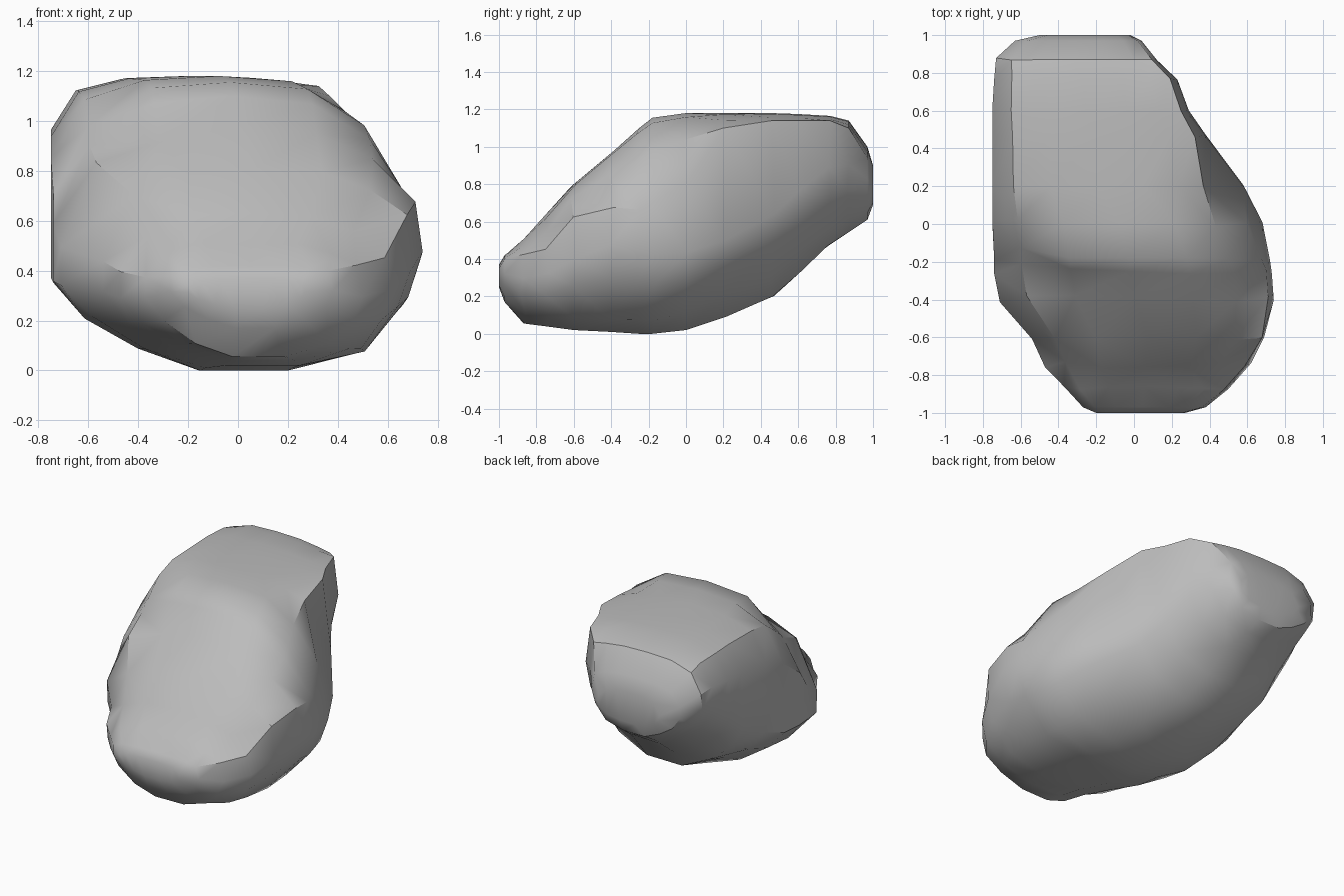
import bpy, bmesh, random
from mathutils import Vector

cube = bpy.data.objects.get("Cube")
if cube:
    bpy.data.objects.remove(cube)
random.seed(4)

# Stone material
stone = bpy.data.materials.new("grey_stone")
stone.use_nodes = True
colour = (0.5, 0.5, 0.5, 1.0)
stone.diffuse_color = colour
stone.node_tree.nodes["Principled BSDF"].inputs["Base Color"].default_value = colour

# Stations from front to back:
# y, x min, x max, underside, left lip, right lip, crest, lip width, heel height
stations = [
    (-1, -.2, .27, .25, .34, .35, .37, .97, .4),
    (-.97, -.27, .38, .17, .38, .4, .42, .97, .4),
    (-.87, -.37, .5, .06, .38, .43, .51, .97, .4),
    (-.75, -.47, .62, .04, .4, .46, .63, .97, .4),
    (-.6, -.54, .69, .02, .44, .63, .8, .99, .38),
    (-.4, -.71, .74, .01, .5, .67, .98, .98, .42),
    (-.25, -.74, .73, 0, .59, .67, 1.1, .98, .4),
    (-.18, -.74, .72, 0, .7, .69, 1.155, .97, .38),
    (0, -.75, .68, .02, .87, .81, 1.18, .94, .32),
    (.2, -.75, .58, .1, .94, 1.1, 1.18, .84, .24),
    (.46, -.75, .38, .2, .96, 1.14, 1.18, .95, .28),
    (.6, -.75, .29, .34, .97, 1.14, 1.175, .96, .32),
    (.77, -.74, .23, .48, .97, 1.14, 1.165, .96, .37),
    (.87, -.73, .12, .55, .96, 1.1, 1.14, .97, .4),
    (.97, -.63, .04, .61, .88, .94, 1.0, .97, .4),
    (1, -.5, -.02, .69, .8, .82, .9, .97, .4),
]

# Section outline: width fraction, then height fraction
keel = [(.84, .11), (.64, 0), (.4, 0)]
left_flank = [(.23, .25), (.085, .58), (0, 1)]
crown = [(.1, .72), (.28, .95), (.5, 1), (.72, .94), (.88, .62)]

# Chipped hollows on the sloping face: centre, radius, depth
hollows = [(Vector((-.32, -.38, .95)), .2, .05),
           (Vector((-.35, -.68, .6)), .16, .04),
           (Vector((-.62, -.2, .95)), .28, .1)]


def section(y, x0, x1, base, left, right, crest, lip_width, heel):
    width = x1 - x0
    left_heel = min(.36, .7 * (left - base))
    points = []
    # Right flank and underside, measured up to the right lip
    for u, v in [(lip_width, 1), (1, heel * 1.65), (.96, heel)] + keel:
        points.append(Vector((x0 + width * u, y, base + (right - base) * v)))
    # Left flank, rounding up to the heel and then upright to the lip
    for u, v in left_flank:
        points.append(Vector((x0 + width * u, y, base + left_heel * v)))
    points.append(Vector((x0, y, left)))
    # Top, rising from the lips to the crest
    for u, v in crown:
        lip = left + (right - left) * u
        x = x0 + width * u * lip_width
        points.append(Vector((x, y, lip + (crest - lip) * v)))
    return points


def weather(p):
    for centre, radius, depth in hollows:
        fall = max(0, 1 - (p - centre).length / radius)
        p = p + Vector((0, .6, -.8)) * depth * fall
    if 0.05 < p.z < 1.1 and abs(p.y) < .95:
        p = p + Vector((0, random.uniform(-.015, .015), random.uniform(-.01, .01)))
    return p


# Boulder body, lofted through the stations
bm = bmesh.new()
rings = [[bm.verts.new(weather(p)) for p in section(*s)] for s in stations]
count = len(rings[0])
for a, b in zip(rings, rings[1:]):
    for i in range(count):
        j = (i + 1) % count
        bm.faces.new((a[i], a[j], b[j], b[i]))
bm.faces.new(rings[0])
bm.faces.new(rings[-1])
bmesh.ops.triangulate(bm, faces=bm.faces[:], quad_method="SHORT_EDGE")
bmesh.ops.recalc_face_normals(bm, faces=bm.faces[:])

mesh = bpy.data.meshes.new("boulder")
bm.to_mesh(mesh)
bm.free()
mesh.materials.append(stone)
boulder = bpy.data.objects.new("boulder", mesh)
bpy.context.collection.objects.link(boulder)

# Smooth broad surfaces, keep chipped edges sharp
bpy.ops.object.select_all(action="DESELECT")
boulder.select_set(True)
bpy.context.view_layer.objects.active = boulder
bpy.ops.object.shade_smooth_by_angle(angle=.6)
